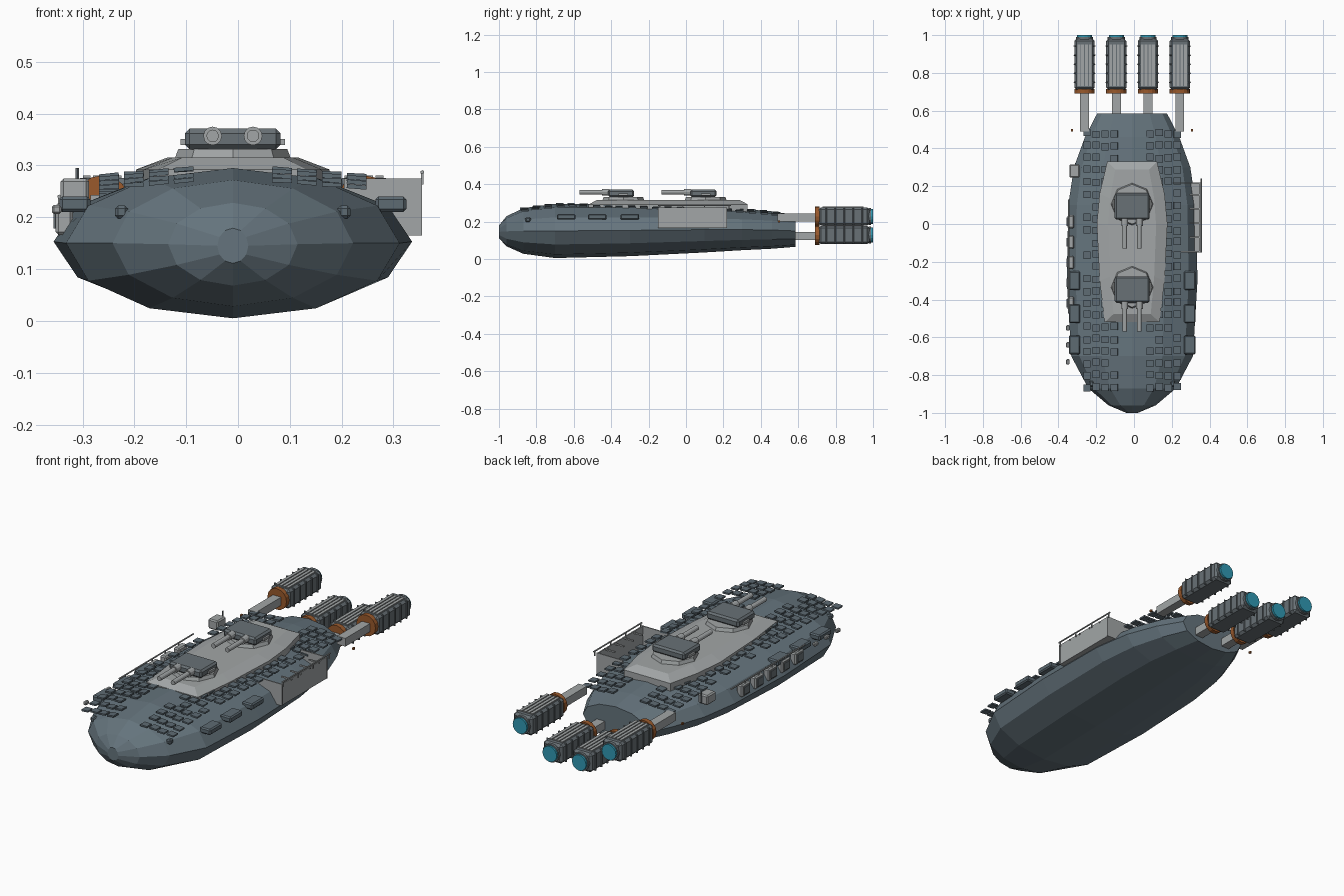
import bpy, bmesh, math, random
from mathutils import Matrix, Vector

random.seed(4)
cube = bpy.data.objects.get("Cube")
if cube:
    bpy.data.objects.remove(cube)
CX = -0.01  # hull centreline


def material(name, r, g, b):
    m = bpy.data.materials.new(name)
    m.use_nodes = True
    m.diffuse_color = (r, g, b, 1)
    m.node_tree.nodes["Principled BSDF"].inputs["Base Color"].default_value = (r, g, b, 1)
    return m


SLATE = material("slate hull", 0.13, 0.175, 0.205)
DARK = material("dark plate", 0.11, 0.145, 0.17)
LIGHT = material("light grey", 0.36, 0.38, 0.385)
STEEL = material("engine grey", 0.14, 0.165, 0.18)
RUST = material("burnt orange", 0.32, 0.1, 0.025)
GLOW = material("cyan glow", 0.03, 0.32, 0.45)


def finish(name, bm, mat, bevel=0):
    bmesh.ops.recalc_face_normals(bm, faces=bm.faces)
    me = bpy.data.meshes.new(name)
    bm.to_mesh(me)
    bm.free()
    me.materials.append(mat)
    ob = bpy.data.objects.new(name, me)
    bpy.context.collection.objects.link(ob)
    if bevel:
        mod = ob.modifiers.new("bevel", "BEVEL")
        mod.width = bevel
        mod.segments = 1
    return ob


def add_box(bm, c, s, rot=None):
    m = Matrix.Translation(c) @ (rot or Matrix()) @ Matrix.Diagonal((*s, 1))
    bmesh.ops.create_cube(bm, size=1, matrix=m)


def add_rod(bm, c, r, length, axis="Y", r2=None, n=12):
    rot = Matrix.Rotation(math.pi / 2, 4, "X") if axis == "Y" else Matrix()
    bmesh.ops.create_cone(bm, cap_ends=True, segments=n, radius1=r, radius2=r if r2 is None else r2,
                          depth=length, matrix=Matrix.Translation(c) @ rot)


def boxes(name, items, mat, bevel=0):
    bm = bmesh.new()
    for c, s in items:
        add_box(bm, c, s)
    return finish(name, bm, mat, bevel)


def rods(name, items, mat, **kw):
    bm = bmesh.new()
    for c, r, length in items:
        add_rod(bm, c, r, length, **kw)
    return finish(name, bm, mat)


def loft(name, rings, mat):
    bm = bmesh.new()
    vs = [[bm.verts.new(p) for p in ring] for ring in rings]
    n = len(vs[0])
    for a, b in zip(vs, vs[1:]):
        for i in range(n):
            j = (i + 1) % n
            bm.faces.new((a[i], a[j], b[j], b[i]))
    bm.faces.new(vs[0])
    bm.faces.new(vs[-1])
    return finish(name, bm, mat)


# Faceted hull: y, half width, half height, centre z
STATIONS = [(-1, .03, .034, .145), (-.96, .125, .08, .148), (-.87, .232, .122, .15),
            (-.7, .322, .145, .15), (-.3, .346, .138, .153), (.1, .338, .122, .157),
            (.3, .308, .11, .157), (.46, .25, .1, .155), (.585, .185, .085, .15)]
loft("hull", [[(CX + w * math.cos(k * math.pi / 6), y, z + h * math.sin(k * math.pi / 6))
               for k in range(12)] for y, w, h, z in STATIONS], SLATE)


def crown(y):
    for a, b in zip(STATIONS, STATIONS[1:]):
        if a[0] <= y <= b[0]:
            t = (y - a[0]) / (b[0] - a[0])
            return (a[2] + a[3]) * (1 - t) + (b[2] + b[3]) * t


# Raised central deck
outline = [(-.52, .145), (-.3, .172), (0, .187), (.16, .172), (.33, .132)]
side = [(w, y) for y, w in outline]
loop = side + [(-w, y) for w, y in reversed(side)]
loft("upper_deck", [[(CX + x * s, -.09 + (y + .09) * t, z) for x, y in loop]
                    for s, t, z in ((1, 1, .24), (1, 1, .292), (.68, .9, .315))], LIGHT)

# Armour tiles in two bands
bm = bmesh.new()
for row in range(22):
    y = -.865 + row * .064
    for sgn in (-1, 1):
        for col in range(4):
            if random.random() < .08:
                continue
            x = CX + sgn * (.095 + col * .048)
            tilt = Matrix.Rotation(random.uniform(-.05, .05) + sgn * .06, 4, "Y")
            add_box(bm, (x, y + random.uniform(-.006, .006),
                         crown(y) - .002 - col * .004), (.038, .038, .008), tilt)
finish("armour_tiles", bm, DARK)

# Twin gun turrets
for name, y in (("front", -.335), ("rear", .105)):
    bm = bmesh.new()
    add_rod(bm, (CX, y, .319), .115, .026, "Z", r2=.105, n=8)
    finish(name + "_turret_base", bm, LIGHT)
    boxes(name + "_turret_house", [((CX, y - .012, .351), (.185, .14, .04))], STEEL, .009)
    boxes(name + "_turret_hatches", [((CX + s * .095, y, .345), (.012, .05, .012))
                                     for s in (-1, 1)], LIGHT)
    guns = [(CX + s * .039, y) for s in (-1, 1)]
    rods(name + "_gun_barrels", [((x, y - .155, .357), .012, .16) for x, y in guns], LIGHT)
    rods(name + "_gun_sleeves", [((x, y - .095, .357), .018, .04) for x, y in guns], LIGHT)

# Four engines on struts, outer pair higher
for name, x, z, start in (("outer_right", -.262, .227, .49), ("inner_right", -.093, .128, .5),
                          ("inner_left", .074, .128, .5), ("outer_left", .243, .227, .49)):
    boxes(name + "_strut", [((x, (start + .7) / 2, z - .005), (.046, .7 - start, .042))], LIGHT)
    rods(name + "_collar", [((x, .702, z), .054, .024)], RUST, n=16)
    boxes(name + "_engine", [((x, .845, z), (.108, .27, .098))], STEEL, .012)
    boxes(name + "_ribs", [((x, .75 + i * .048, z), (.117, .007, .096)) for i in range(5)],
          STEEL, .003)
    boxes(name + "_top_strips", [((x + (i - 1.5) * .02, .84, z + .049), (.015, .22, .009))
                                 for i in range(4)], LIGHT)
    rods(name + "_nozzle_ring", [((x, .983, z), .046, .014)], STEEL, n=16)
    rods(name + "_nozzle", [((x, .988, z), .04, .024)], GLOW, n=16)

# Open side bay with braces and rail
boxes("side_bay", [((.348, .035, .22), (.006, .37, .11)),
                   ((.29, .035, .168), (.12, .37, .006)),
                   ((.28, -.147, .22), (.15, .006, .11)),
                   ((.28, .217, .22), (.15, .006, .11))], LIGHT)
boxes("bay_braces", [((.325, -.07 + i * .075, .27), (.06, .007, .007)) for i in range(4)], LIGHT)
rods("bay_rail", [((.356, .045, .287), .004, .39)], LIGHT, n=6)
boxes("bay_rail_posts", [((.356, y, .275), (.005, .005, .024)) for y in (-.14, -.02, .1, .23)], LIGHT)

# Flank boxes on both sides
boxes("flank_boxes", [((CX + s * .305, y, .225), (.06, .1, .03))
                      for s in (-1, 1) for y in (-.64, -.475, -.3)], DARK, .006)
boxes("bow_chocks", [((CX + s * .215, -.845, .21), (.025, .03, .025)) for s in (-1, 1)], DARK, .006)

# Equipment pods, rail and fittings on the right flank
pods = [-.42 + i * .108 for i in range(5)]
boxes("flank_pods", [((-.335, y, .197), (.034, .07, .062)) for y in pods], LIGHT, .006)
boxes("pod_doors", [((-.354, y, .197), (.005, .045, .038)) for y in pods], STEEL)
rods("pod_rail", [((-.345, -.17, .24), .004, .6)], LIGHT, n=6)
boxes("pod_rail_posts", [((-.345, y, .232), (.005, .005, .02)) for y in pods], LIGHT)
boxes("stern_locker", [((-.315, .28, .25), (.055, .07, .05))], LIGHT, .006)
rods("stern_mast", [((-.31, .32, .265), .004, .06)], STEEL, axis="Z", n=6)
boxes("bow_fittings", [((-.35, y, .215), (.018, .028, .018)) for y in (-.73, -.64, -.55)], LIGHT, .004)

# Small signal lamps
boxes("signal_lamps", [((s * .318 + CX, .497, .2), (.01, .012, .01)) for s in (-1, 1)], RUST)
